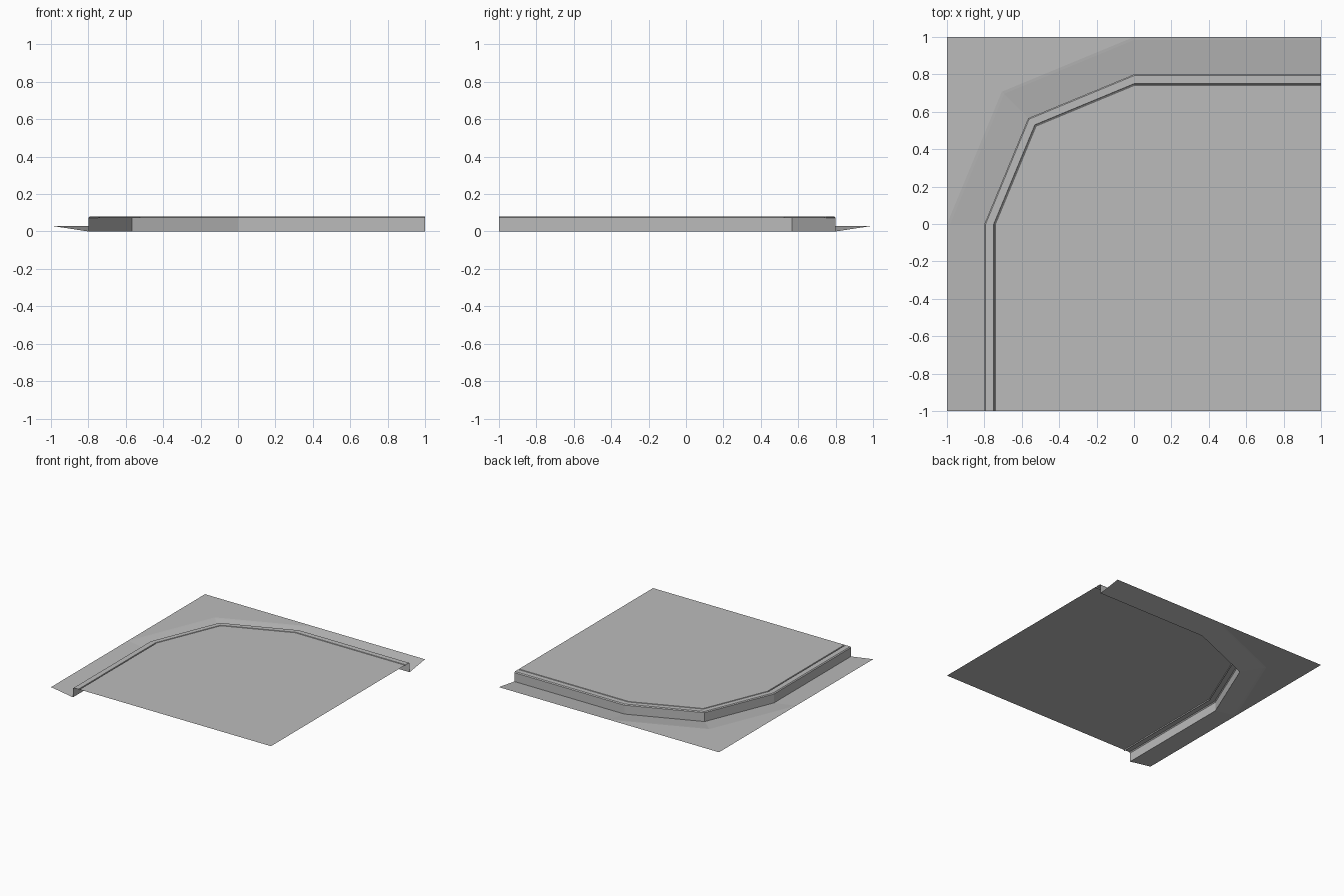
import bpy
from math import sqrt

cube = bpy.data.objects.get("Cube")
if cube:
    bpy.data.objects.remove(cube)

concrete = bpy.data.materials.new("concrete grey")
concrete.use_nodes = True
GREY = (0.5, 0.5, 0.5, 1)
concrete.diffuse_color = GREY
concrete.node_tree.nodes["Principled BSDF"].inputs["Base Color"].default_value = GREY


def add_part(name, verts, faces):
    mesh = bpy.data.meshes.new(name)
    mesh.from_pydata(verts, [], faces)
    mesh.materials.append(concrete)
    obj = bpy.data.objects.new(name, mesh)
    bpy.context.collection.objects.link(obj)
    return obj


def corner_path(r, z):
    """Straight run, two-segment quarter bend, straight run."""
    d = r / sqrt(2)
    return [(-r, -1, z), (-r, 0, z), (-d, d, z), (0, r, z), (1, r, z)]


def sweep(name, profile):
    """Sheet through (radius, height) points, listed from inside to outside."""
    verts = [p for r, z in profile for p in corner_path(r, z)]
    faces = []
    for row in range(len(profile) - 1):
        for i in range(4):
            a = row * 5 + i
            faces.append((a, a + 1, a + 6, a + 5)[::-1])
    return add_part(name, verts, faces)


TOP = 0.08
ROAD = 0.03
INNER = 0.74

# Raised pavement slab
add_part("pavement", corner_path(INNER, TOP) + [(1, -1, TOP)], [(5, 4, 3, 2, 1, 0)])

# Kerb with joint groove and chamfered outer edge
sweep("kerb", [(INNER, TOP), (0.743, 0.072), (0.747, 0.072), (0.75, TOP),
               (0.793, TOP), (0.8, 0.073), (0.8, 0)])

# Sloping gutter with an eased outer lip
sweep("gutter", [(0.8, 0), (0.983, 0.028), (1, ROAD)])

# Flat road surface outside the bend
bend = corner_path(1, ROAD)[1:4]
add_part("road_corner", bend + [(-1, 1, ROAD)], [(0, 1, 3), (1, 2, 3)])
